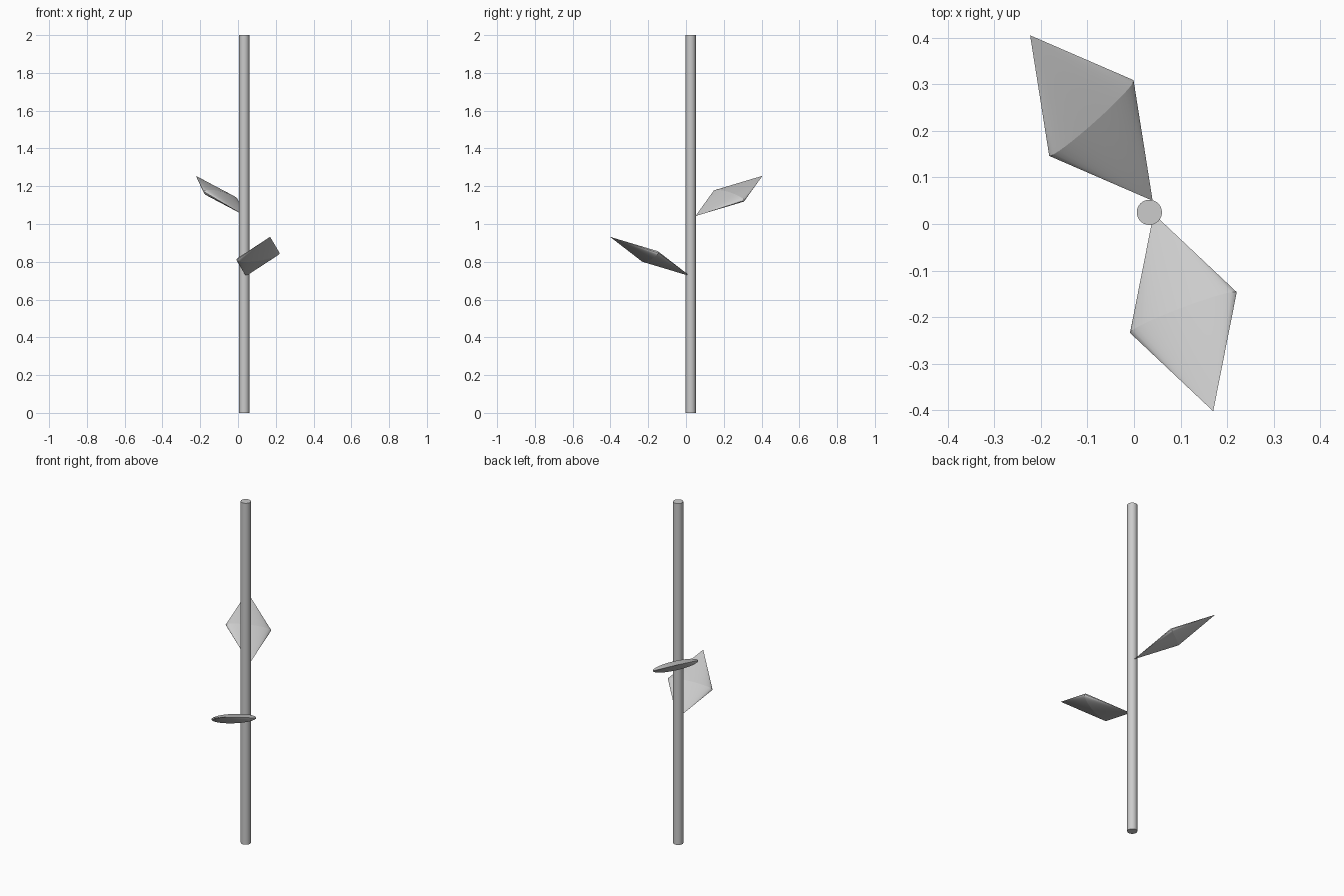
import bpy, bmesh
from math import radians
from mathutils import Vector, Matrix

if "Cube" in bpy.data.objects:
    bpy.data.objects.remove(bpy.data.objects["Cube"])

SIDES = 32


def finish(name, bm):
    bmesh.ops.recalc_face_normals(bm, faces=bm.faces)
    mesh = bpy.data.meshes.new(name)
    bm.to_mesh(mesh)
    bm.free()
    obj = bpy.data.objects.new(name, mesh)
    bpy.context.collection.objects.link(obj)
    bpy.ops.object.select_all(action='DESELECT')
    obj.select_set(True)
    bpy.context.view_layer.objects.active = obj
    bpy.ops.object.shade_smooth_by_angle(angle=radians(40))
    return obj


def leaf(name, base, tip, side, radius=0.124, thickness=0.025):
    """Flattened double cone running from base to tip, widest along side."""
    base, tip = Vector(base), Vector(tip)
    axis = (tip - base).normalized()
    normal = axis.cross(Vector(side)).normalized()
    wide = normal.cross(axis)
    half = (tip - base).length / 2
    bm = bmesh.new()
    for direction in (1, -1):
        cone = Matrix.Translation((0, 0, direction * half / 2))
        r1, r2 = (1, 0) if direction > 0 else (0, 1)
        bmesh.ops.create_cone(bm, segments=SIDES, radius1=r1, radius2=r2,
                              depth=half, cap_ends=False, matrix=cone)
    bmesh.ops.remove_doubles(bm, verts=bm.verts, dist=1e-4)
    frame = Matrix((wide * radius, normal * thickness, axis)).transposed().to_4x4()
    bm.transform(Matrix.Translation((base + tip) / 2) @ frame)
    obj = finish(name, bm)
    # crisp rim where the two cones meet
    mid = (base + tip) / 2
    for e in obj.data.edges:
        a, b = (obj.data.vertices[i].co for i in e.vertices)
        if all(abs((p - mid).dot(axis)) < 1e-3 for p in (a, b)):
            e.use_edge_sharp = True
    return obj


# Straight stem
bm = bmesh.new()
bmesh.ops.create_cone(bm, segments=SIDES, radius1=0.027, radius2=0.027, depth=2,
                      cap_ends=True, matrix=Matrix.Translation((0.033, 0.025, 1)))
finish("stem", bm)

# Two leaves on opposite sides
leaf("upper_leaf", (0.04, 0.05, 1.042), (-0.223, 0.405, 1.255), (0.185, 0.16, -0.05))
leaf("lower_leaf", (0.042, 0.022, 0.724), (0.17, -0.402, 0.932), (0.228, 0.087, 0.037))
